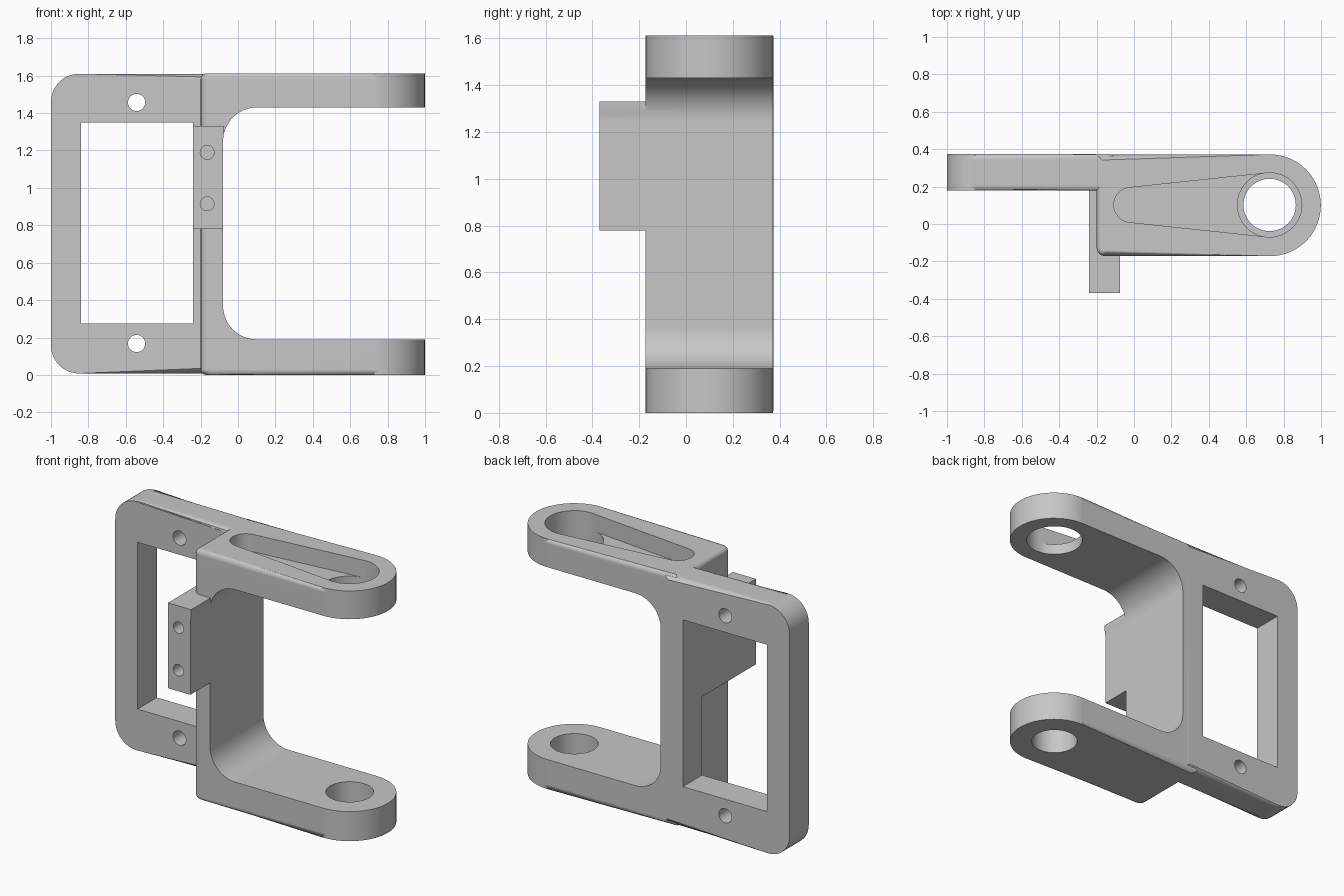
import bpy, bmesh
from math import cos, sin, pi, radians, asin

cube = bpy.data.objects.get("Cube")
if cube:
    bpy.data.objects.remove(cube, do_unlink=True)

grey = bpy.data.materials.new("plain grey")
grey.use_nodes = True
GREY = (0.57, 0.57, 0.57, 1)
grey.diffuse_color = GREY
grey.node_tree.nodes["Principled BSDF"].inputs["Base Color"].default_value = GREY


def arc(cx, cy, r, a0, a1, n=12):
    """Points on an arc, angles in degrees."""
    steps = [radians(a0 + (a1 - a0) * i / n) for i in range(n + 1)]
    return [(cx + r * cos(a), cy + r * sin(a)) for a in steps]


def prism(name, outline, axis, lo, hi, rim=0):
    """Closed prism of an outline along y or z, optionally rounding both rims."""
    bm = bmesh.new()

    def ring(h):
        return [bm.verts.new((u, v, h) if axis == 'z' else (u, h, v)) for u, v in outline]

    a, b = ring(lo), ring(hi)
    caps = [bm.faces.new(a[::-1]), bm.faces.new(b)]
    for i in range(len(a)):
        bm.faces.new((a[i - 1], a[i], b[i], b[i - 1]))
    if rim:
        edges = [e for f in caps for e in f.edges]
        bmesh.ops.bevel(bm, geom=edges, offset=rim, segments=4, profile=0.5, affect='EDGES')
    bmesh.ops.recalc_face_normals(bm, faces=bm.faces[:])
    if bm.calc_volume(signed=True) < 0:
        bmesh.ops.reverse_faces(bm, faces=bm.faces[:])
    mesh = bpy.data.meshes.new(name)
    bm.to_mesh(mesh)
    bm.free()
    mesh.materials.append(grey)
    ob = bpy.data.objects.new(name, mesh)
    bpy.context.collection.objects.link(ob)
    return ob


def rect(x0, x1, y0, y1):
    return [(x0, y0), (x1, y0), (x1, y1), (x0, y1)]


def circle(cx, cy, r, n=48):
    return arc(cx, cy, r, 0, 360, n)[:-1]


def combine(target, tool, operation):
    mod = target.modifiers.new(tool.name, 'BOOLEAN')
    mod.object, mod.operation, mod.solver = tool, operation, 'EXACT'
    bpy.context.view_layer.objects.active = target
    bpy.ops.object.modifier_apply(modifier=mod.name)
    bpy.data.objects.remove(tool, do_unlink=True)


# Clevis body with a round end
body_outline = (arc(-0.155, -0.127, 0.045, 180, 270, 4) + arc(0.727, 0.1, 0.272, -90, 90, 32)
                + [(-0.2, 0.372)])
bracket = prism("clevis_bracket", body_outline, 'z', 0, 1.612, 0.03)

# Mounting frame plate with rounded outer corners
frame_outline = (arc(-0.85, 0.158, 0.15, 270, 180) + arc(-0.85, 1.46, 0.15, 180, 90)
                 + [(-0.1, 1.61), (-0.1, 0.008)])
combine(bracket, prism("mounting_frame", frame_outline, 'y', 0.178, 0.374, 0.03), 'UNION')

# Screw block on the front
combine(bracket, prism("screw_block", rect(-0.245, -0.075, 0.78, 1.33), 'y', -0.37, 0.25), 'UNION')

# Opening between the arms, and the frame window
opening = (arc(0.1, 0.37, 0.18, 270, 180) + arc(0.1, 1.25, 0.18, 180, 90)
           + [(1.2, 1.43), (1.2, 0.19)])
combine(bracket, prism("arm_opening", opening, 'y', -0.5, 0.5), 'DIFFERENCE')
combine(bracket, prism("frame_window", rect(-0.84, -0.24, 0.275, 1.35), 'y', -0.5, 0.5), 'DIFFERENCE')

# Frame bolt holes and blind screw holes
for z in (0.168, 1.457):
    combine(bracket, prism("bolt_hole", circle(-0.542, z, 0.046, 32), 'y', 0, 0.5), 'DIFFERENCE')
for z in (0.915, 1.19):
    combine(bracket, prism("screw_hole", circle(-0.165, z, 0.037, 32), 'y', -0.5, -0.08), 'DIFFERENCE')

# Pivot holes: narrow below, wide above with a tapered horn recess
PX, PY, WIDE, TIP_X, TIP_R = 0.725, 0.102, 0.172, -0.015, 0.093
combine(bracket, prism("lower_pivot", circle(PX, PY, 0.14), 'z', -0.1, 0.5), 'DIFFERENCE')
combine(bracket, prism("upper_pivot", circle(PX, PY, WIDE), 'z', 1.2, 1.8), 'DIFFERENCE')
tilt = asin((WIDE - TIP_R) / (PX - TIP_X)) * 180 / pi
horn = (arc(TIP_X, PY, TIP_R, 90 + tilt, 270 - tilt, 20)
        + arc(PX, PY, WIDE - 0.001, -90 - tilt, 90 + tilt, 1))
combine(bracket, prism("horn_recess", horn, 'z', 1.5, 1.8), 'DIFFERENCE')

# Smooth curved walls, crisp edges
bpy.ops.object.select_all(action='DESELECT')
bracket.select_set(True)
bpy.context.view_layer.objects.active = bracket
bpy.ops.object.shade_smooth_by_angle(angle=radians(30))
weighted = bracket.modifiers.new("even shading", 'WEIGHTED_NORMAL')
weighted.keep_sharp = True
